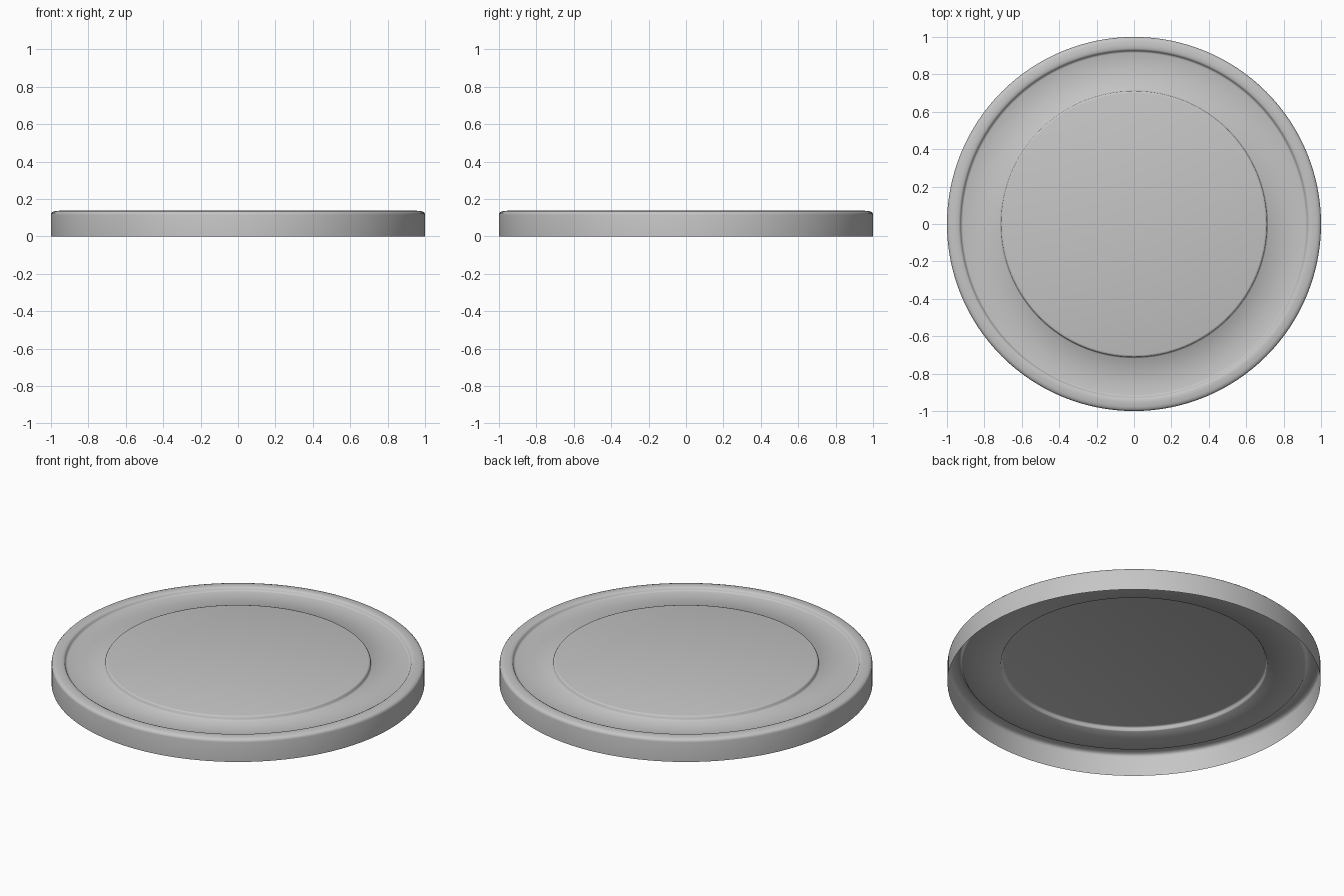
import bpy, bmesh, math

if "Cube" in bpy.data.objects:
    bpy.data.objects.remove(bpy.data.objects["Cube"])

# One satin grey metal for the whole lid
metal = bpy.data.materials.new("grey_metal")
metal.use_nodes = True
GREY = (0.56, 0.56, 0.56, 1)
metal.diffuse_color = GREY
metal.node_tree.nodes["Principled BSDF"].inputs["Base Color"].default_value = GREY

SEGMENTS = 128

# Thin sheet profile (radius, height) from the centre out to the open skirt edge
PROFILE = [
    (0, 0.135), (0.7, 0.135), (0.707, 0.133), (0.711, 0.128),   # raised centre panel
    (0.713, 0.116), (0.718, 0.111),                             # step down to ring
    (0.915, 0.116), (0.922, 0.118), (0.926, 0.124),             # dished ring
    (0.93, 0.132), (0.938, 0.136), (0.955, 0.137),              # inner lip of rim
    (0.978, 0.135), (0.991, 0.131), (0.998, 0.124), (1, 0.115), # rounded rim
    (1, 0),                                                     # skirt
]


def lathe(name, profile, material):
    """Spin an open profile round z into a single sheet."""
    bm = bmesh.new()
    verts = [bm.verts.new((r, 0, z)) for r, z in profile]
    edges = [bm.edges.new(pair) for pair in zip(verts, verts[1:])]
    bmesh.ops.spin(bm, geom=verts + edges, cent=(0, 0, 0), axis=(0, 0, 1),
                   angle=2 * math.pi, steps=SEGMENTS, use_merge=True)
    bmesh.ops.remove_doubles(bm, verts=bm.verts, dist=0.0001)
    bm.normal_update()
    # Turn the sheet so its outside faces up and out
    bm.faces.ensure_lookup_table()
    bmesh.ops.recalc_face_normals(bm, faces=bm.faces)
    if sum(f.normal.z for f in bm.faces) < 0:
        bmesh.ops.reverse_faces(bm, faces=bm.faces)
    mesh = bpy.data.meshes.new(name)
    bm.to_mesh(mesh)
    bm.free()
    mesh.materials.append(material)
    obj = bpy.data.objects.new(name, mesh)
    bpy.context.collection.objects.link(obj)
    return obj


lid = lathe("jar_lid", PROFILE, metal)
bpy.ops.object.select_all(action="DESELECT")
lid.select_set(True)
bpy.context.view_layer.objects.active = lid
bpy.ops.object.shade_smooth_by_angle(angle=math.radians(50))
